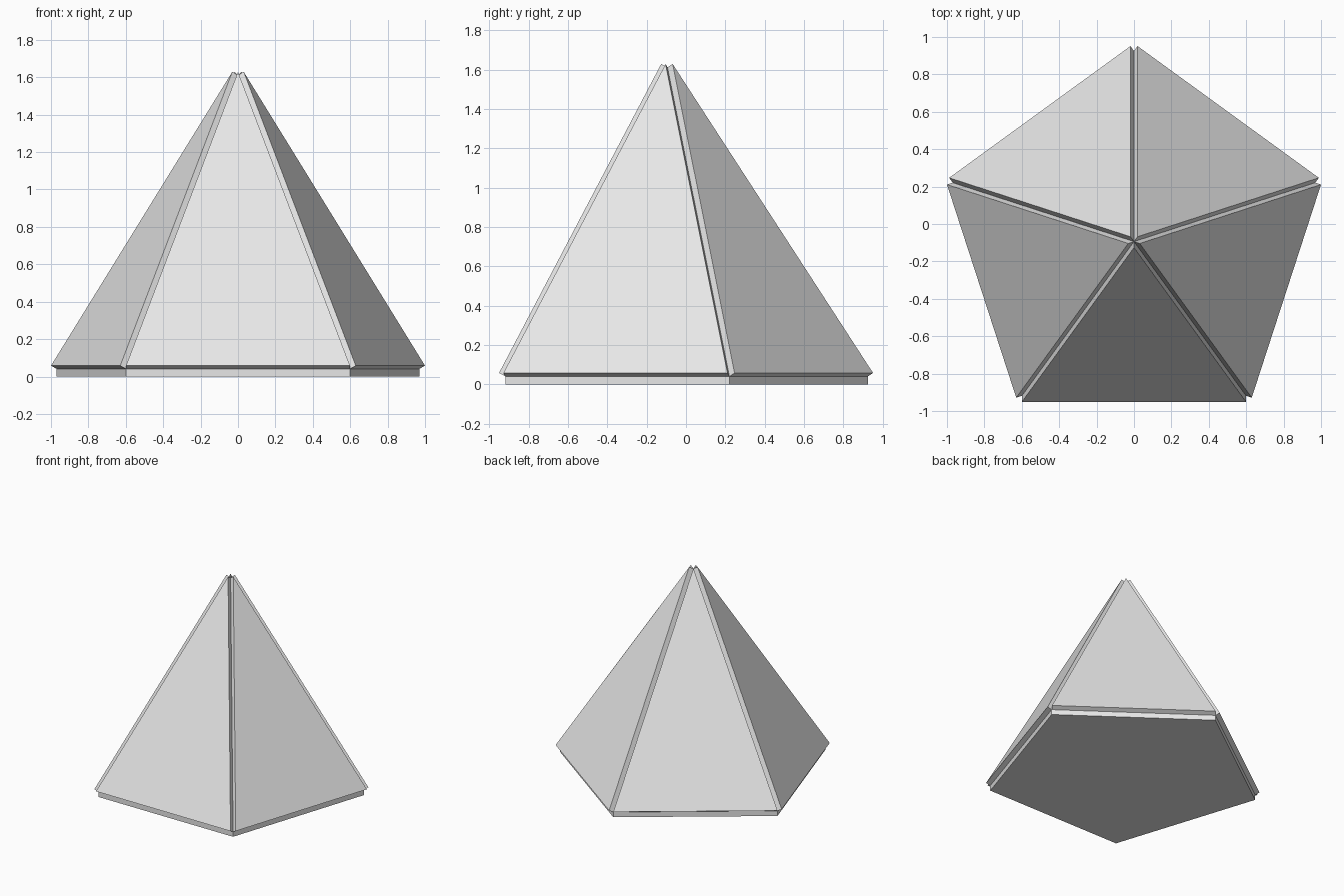
import bpy
from math import sin, cos, pi
from mathutils import Vector

cube = bpy.data.objects.get("Cube")
if cube:
    bpy.data.objects.remove(cube)

SIDES = 5
RADIUS = 1.019        # corner radius of the base
PLATE = 0.041         # thickness of the base
APEX_Z = 1.612        # where the inner faces meet
THICK = 0.0365        # thickness of each side panel
CENTRE_Y = -0.094

grey = bpy.data.materials.new("light_grey")
grey.use_nodes = True
grey.diffuse_color = (0.8, 0.8, 0.8, 1)
grey.node_tree.nodes["Principled BSDF"].inputs["Base Color"].default_value = (0.8, 0.8, 0.8, 1)


def prism(name, outline, offset):
    """Solid made by sweeping a counter-clockwise outline along an offset."""
    n = len(outline)
    verts = list(outline) + [p + offset for p in outline]
    faces = [list(range(n))[::-1], list(range(n, 2 * n))]
    faces += [[i, (i + 1) % n, n + (i + 1) % n, n + i] for i in range(n)]
    mesh = bpy.data.meshes.new(name)
    mesh.from_pydata(verts, [], faces)
    mesh.materials.append(grey)
    obj = bpy.data.objects.new(name, mesh)
    bpy.context.collection.objects.link(obj)
    return obj


def corner(i, z):
    a = pi / 2 + 2 * pi * i / SIDES
    return Vector((RADIUS * cos(a), CENTRE_Y + RADIUS * sin(a), z))


# Pentagonal base plate
prism("base_plate", [corner(i, 0) for i in range(SIDES)], Vector((0, 0, PLATE)))

# Triangular side panels, thickened outwards so open grooves run up the ridges
apex = Vector((0, CENTRE_Y, APEX_Z))
names = ["back_right", "front_right", "front", "front_left", "back_left"]
for i, name in enumerate(names):
    a, b = corner(i, PLATE), corner(i + 1, PLATE)
    normal = (b - a).cross(apex - a).normalized()
    prism(name + "_panel", [a, b, apex], normal * THICK)
